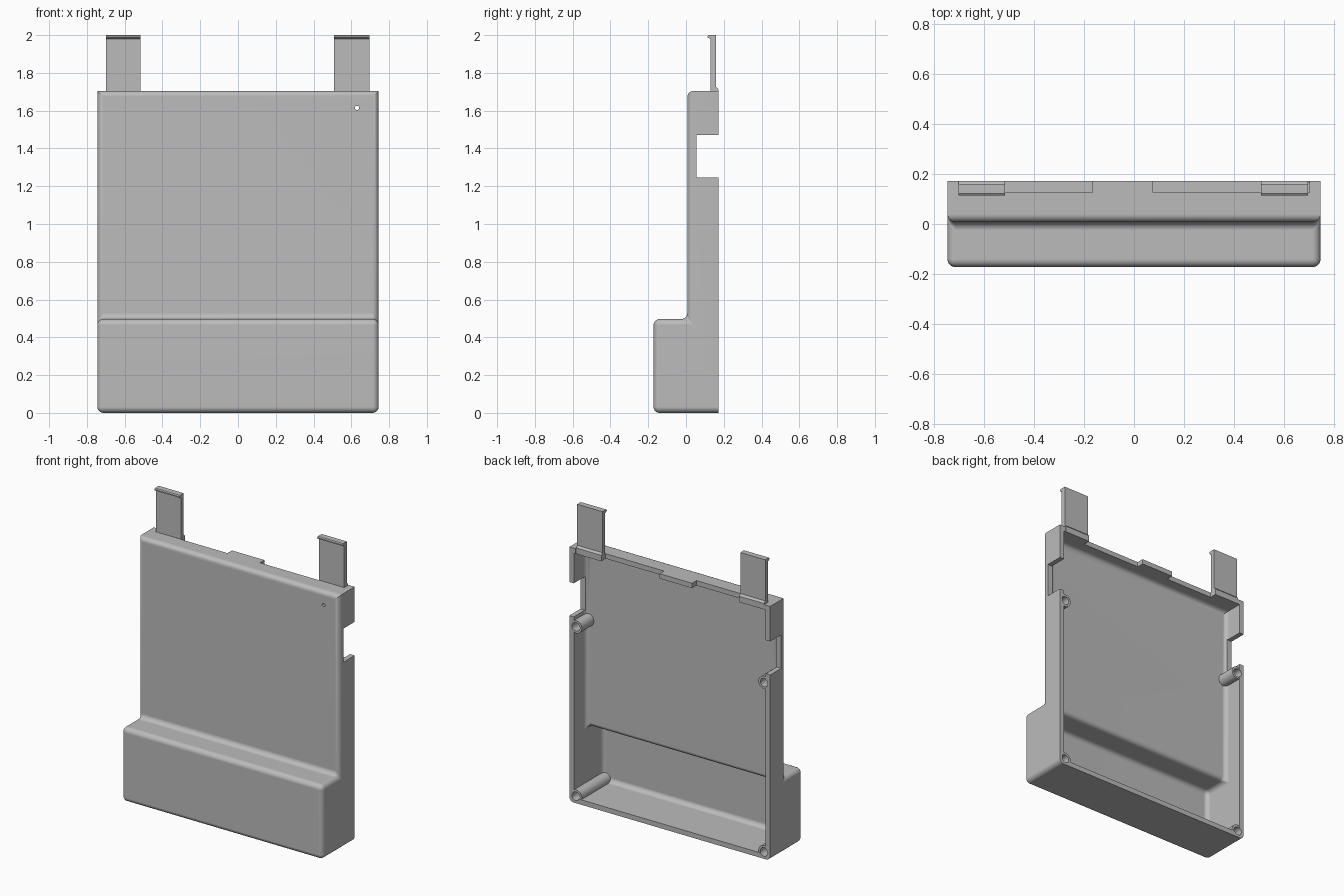
import bpy, bmesh, math

cube = bpy.data.objects.get("Cube")
if cube:
    bpy.data.objects.remove(cube, do_unlink=True)

grey = bpy.data.materials.new("plain grey")
grey.use_nodes = True
COLOUR = (0.5, 0.5, 0.5, 1)
grey.diffuse_color = COLOUR
for node in grey.node_tree.nodes:
    if node.type == 'BSDF_PRINCIPLED':
        node.inputs["Base Color"].default_value = COLOUR

BACK, HALF, WALL = 0.172, 0.745, 0.033


def finish(name, bm):
    bmesh.ops.recalc_face_normals(bm, faces=bm.faces[:])
    mesh = bpy.data.meshes.new(name)
    bm.to_mesh(mesh)
    bm.free()
    mesh.materials.append(grey)
    obj = bpy.data.objects.new(name, mesh)
    bpy.context.collection.objects.link(obj)
    return obj


def prism(bm, profile, x0, x1):
    """Extrude a (y, z) outline along x."""
    a = [bm.verts.new((x0, y, z)) for y, z in profile]
    b = [bm.verts.new((x1, y, z)) for y, z in profile]
    bm.faces.new(a)
    bm.faces.new(b[::-1])
    n = len(a)
    for i in range(n):
        j = (i + 1) % n
        bm.faces.new((a[i], b[i], b[j], a[j]))


def box(name, x, y, z):
    bm = bmesh.new()
    prism(bm, [(y[0], z[0]), (y[1], z[0]), (y[1], z[1]), (y[0], z[1])], *x)
    return finish(name, bm)


def rod(name, x, z, radius, y0, y1, sides=32):
    """Cylinder lying along y."""
    bm = bmesh.new()
    rings = []
    for y in (y0, y1):
        rings.append([bm.verts.new((x + radius * math.cos(math.tau * i / sides), y,
                                    z + radius * math.sin(math.tau * i / sides)))
                      for i in range(sides)])
    a, b = rings
    bm.faces.new(a)
    bm.faces.new(b[::-1])
    for i in range(sides):
        j = (i + 1) % sides
        bm.faces.new((a[i], b[i], b[j], a[j]))
    return finish(name, bm)


def stepped_block(name, inset, back, radius):
    """Thin upper slab with a deep lower end, rounded everywhere but the back."""
    t = inset
    front, slab, step, top = -0.172 + t, 0.007 + t, 0.497 - t, 1.705 - t
    bm = bmesh.new()
    prism(bm, [(back, t), (front, t), (front, step), (slab, step),
               (slab, top), (back, top)], t - HALF, HALF - t)
    bmesh.ops.recalc_face_normals(bm, faces=bm.faces[:])
    edges = []
    for e in bm.edges:
        p, q = e.verts[0].co, e.verts[1].co
        on_back = min(p.y, q.y) > back - 0.001
        top_side = min(p.z, q.z) > top - 0.001 and abs(p.x - q.x) < 0.001
        if not on_back and not top_side:
            edges.append(e)
    bmesh.ops.bevel(bm, geom=edges, offset=radius, segments=5, profile=0.5,
                    affect='EDGES', clamp_overlap=False)
    return finish(name, bm)


def combine(target, tool, operation):
    mod = target.modifiers.new("combine", 'BOOLEAN')
    mod.operation = operation
    mod.solver = 'EXACT'
    mod.object = tool
    bpy.context.view_layer.objects.active = target
    bpy.ops.object.modifier_apply(modifier=mod.name)
    bpy.data.objects.remove(tool, do_unlink=True)


def smooth(obj):
    bpy.ops.object.select_all(action='DESELECT')
    obj.select_set(True)
    bpy.context.view_layer.objects.active = obj
    bpy.ops.object.shade_smooth_by_angle(angle=math.radians(30))
    mod = obj.modifiers.new("even shading", 'WEIGHTED_NORMAL')
    mod.keep_sharp = True


# Hollow housing, open at the back
housing = stepped_block("housing", 0, BACK, 0.032)
combine(housing, stepped_block("cavity", WALL, 0.3, 0.03), 'DIFFERENCE')

# Screw posts in the lower corners and half way up the sides
POST_X, POST_R = 0.698, 0.043
for side in (-1, 1):
    for z, start in ((0.045, -0.148), (1.18, 0.025)):
        x = side * POST_X
        web = sorted((x, side * 0.735))
        combine(housing, rod("post", x, z, POST_R, start, BACK - 0.004), 'UNION')
        if z > 1:
            combine(housing, box("post_web", web, (start, BACK - 0.006),
                                 (z - 0.04, z + 0.04)), 'UNION')
        combine(housing, rod("screw_hole", x, z, 0.028, start + 0.04, 0.3), 'DIFFERENCE')

# Side notches, top rim recesses and the small front hole
combine(housing, box("side_notch", (-0.8, 0.8), (0.055, 0.3), (1.245, 1.47)), 'DIFFERENCE')
for x in ((-0.7, -0.165), (0.075, 0.7)):
    combine(housing, box("rim_recess", x, (0.125, 0.3), (1.62, 1.8)), 'DIFFERENCE')
combine(housing, rod("pin_hole", 0.63, 1.615, 0.011, -0.1, 0.1, 20), 'DIFFERENCE')
smooth(housing)

# Upright clips with a forward hook at the tip
CLIP = [(0.125, 1.672), (BACK, 1.672), (BACK, 1.712), (0.16, 1.725), (0.16, 2.0),
        (0.121, 2.0), (0.114, 1.995), (0.114, 1.987), (0.13, 1.98),
        (0.13, 1.703), (0.125, 1.703)]
for name, x0, x1 in (("right_clip", -0.7, -0.515), ("left_clip", 0.508, 0.695)):
    bm = bmesh.new()
    prism(bm, CLIP, x0, x1)
    finish(name, bm)
